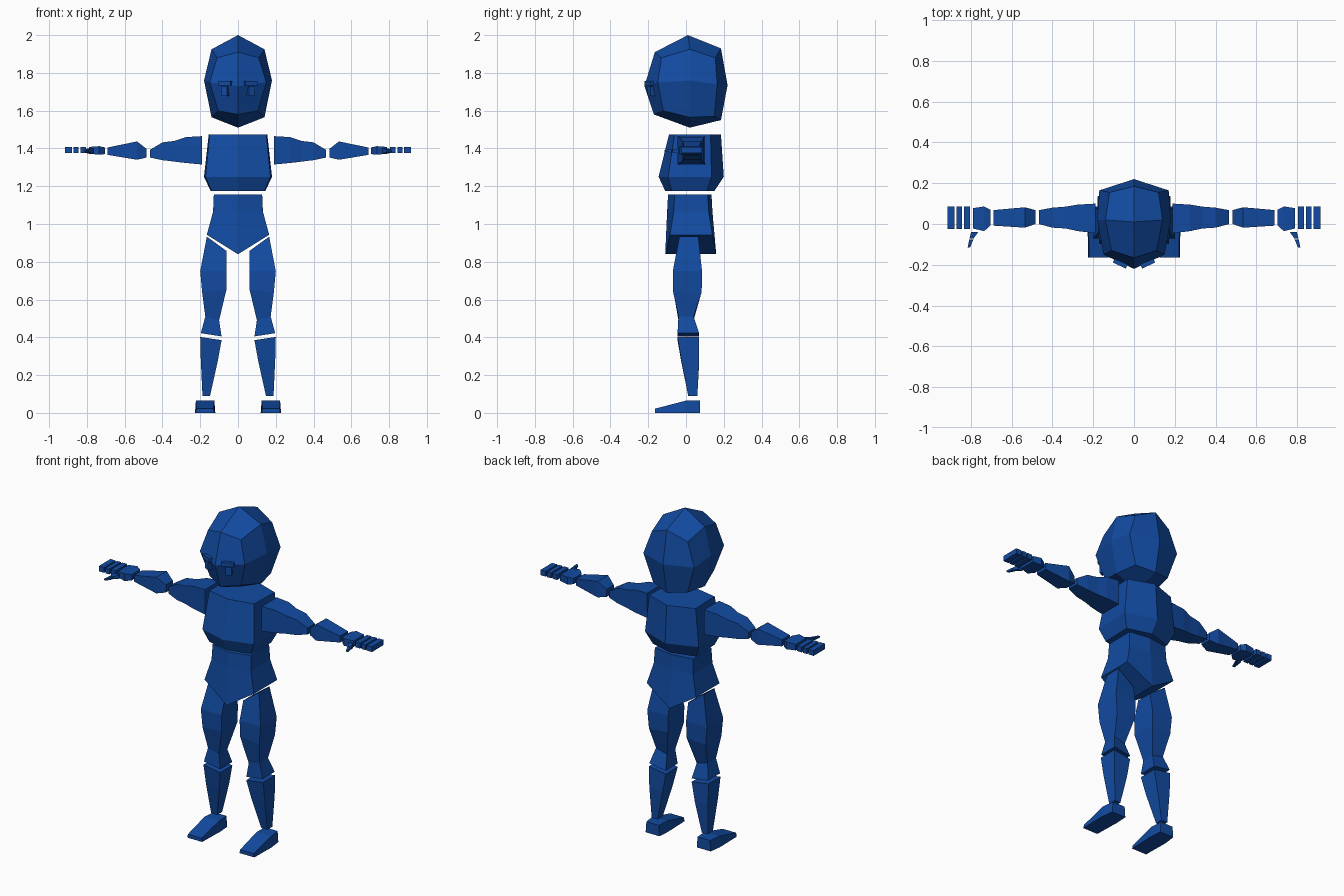
import bpy, bmesh, math
from mathutils import Matrix, Vector

if "Cube" in bpy.data.objects:
    bpy.data.objects.remove(bpy.data.objects["Cube"])

blue = bpy.data.materials.new("blue")
blue.diffuse_color = (0.006, 0.07, 0.36, 1)
blue.use_nodes = True
blue.node_tree.nodes["Principled BSDF"].inputs["Base Color"].default_value = blue.diffuse_color


def finish(name, bm, mirror=False):
    bmesh.ops.recalc_face_normals(bm, faces=bm.faces)
    me = bpy.data.meshes.new(name)
    bm.to_mesh(me)
    bm.free()
    me.materials.append(blue)
    ob = bpy.data.objects.new(name, me)
    bpy.context.collection.objects.link(ob)
    if mirror:
        ob.modifiers.new("mirror", 'MIRROR').use_clip = False
    return ob


def loft(name, rings, mirror=False):
    """Skin a list of equal point rings and cap both ends."""
    bm = bmesh.new()
    vs = [[bm.verts.new(p) for p in r] for r in rings]
    n = len(vs[0])
    for a, b in zip(vs, vs[1:]):
        for i in range(n):
            j = (i + 1) % n
            bm.faces.new((a[i], a[j], b[j], b[i]))
    for r in (vs[0], vs[-1]):
        if n == 6:  # split along the centre line
            bm.faces.new(r[:4])
            bm.faces.new((r[3], r[4], r[5], r[0]))
        else:
            bm.faces.new(r)
    return finish(name, bm, mirror)


def torso_ring(zc, zs, yf, xf, yfs, xb, ybs, yb):
    """Six-sided ring: centre front, side corners, centre back."""
    return [(0, yf, zc), (xf, yfs, zs), (xb, ybs, zs),
            (0, yb, zc), (-xb, ybs, zs), (-xf, yfs, zs)]


def leg_ring(xi, zi, xo, zo, yf, yb):
    return [(xi, yf, zi), (xo, yf, zo), (xo, yb, zo), (xi, yb, zi)]


def arm_ring(x, yf, yb, zb, zt):
    return [(x, yf, zb), (x, yb, zb), (x, yb, zt), (x, yf, zt)]


# Head: once-divided cube, keyed by (|x|, y, z) side of the cube
head_pts = {
    (0, 0, 1): (0, .01, 2.0), (0, 0, -1): (0, .02, 1.51),
    (0, -1, 0): (0, -.22, 1.73), (0, 1, 0): (0, .22, 1.735),
    (1, 0, 0): (.18, .02, 1.76),
    (0, -1, 1): (0, -.165, 1.91), (0, 1, 1): (0, .185, 1.93),
    (0, -1, -1): (0, -.17, 1.58), (0, 1, -1): (0, .185, 1.55),
    (1, 0, 1): (.14, .02, 1.925), (1, 0, -1): (.14, .02, 1.565),
    (1, -1, 0): (.15, -.15, 1.75), (1, 1, 0): (.17, .165, 1.74),
    (1, -1, 1): (.11, -.13, 1.88), (1, 1, 1): (.12, .155, 1.88),
    (1, -1, -1): (.105, -.12, 1.60), (1, 1, -1): (.115, .15, 1.57),
}
bm = bmesh.new()
bmesh.ops.create_cube(bm, size=2)
bmesh.ops.subdivide_edges(bm, edges=bm.edges[:], cuts=1, use_grid_fill=True)
for v in bm.verts:
    x, y, z = (round(c) for c in v.co)
    p = head_pts[(abs(x), y, z)]
    v.co = (p[0] * (x or 1), p[1], p[2])
finish("head", bm)


# Eyes and brows: thin boxes lying on the face
def face_box(name, c, size):
    bm = bmesh.new()
    m = Matrix.Translation(c) @ Matrix.Rotation(math.radians(25), 4, 'Z') @ Matrix.Diagonal((*size, 1))
    bmesh.ops.create_cube(bm, size=1, matrix=m)
    finish(name, bm, True)


face_box("eye", (.067, -.182, 1.703), (.034, .03, .05))
face_box("brow", (.066, -.19, 1.746), (.07, .03, .024))

# Chest and hips
loft("chest", [
    torso_ring(1.475, 1.475, -.09, .15, -.06, .155, .13, .185),
    torso_ring(1.25, 1.25, -.145, .172, -.095, .18, .135, .2),
    torso_ring(1.175, 1.175, -.11, .14, -.075, .145, .11, .15)])
loft("hips", [
    torso_ring(1.157, 1.157, -.095, .128, -.06, .128, .115, .135),
    torso_ring(1.065, 1.065, -.1, .132, -.065, .132, .12, .14),
    torso_ring(.84, .943, -.11, .165, -.085, .165, .14, .16)])

# Legs
loft("thigh", [leg_ring(*r) for r in (
    (.06, .857, .165, .933, -.035, .065),
    (.06, .75, .2, .75, -.07, .085),
    (.062, .65, .19, .64, -.068, .083),
    (.1, .49, .173, .51, -.04, .04),
    (.087, .405, .197, .422, -.045, .07))], True)
loft("shin", [leg_ring(*r) for r in (
    (.087, .385, .2, .402, -.045, .07),
    (.108, .27, .197, .28, -.025, .07),
    (.148, .09, .188, .09, .012, .06))], True)
loft("foot", [
    [(x0, y, 0), (x1, y, 0), (x1 - .005, y, z), (x0 + .005, y, z)]
    for y, x0, x1, z in ((.075, .125, .218, .065), (0, .12, .228, .065),
                         (-.165, .125, .225, .022))], True)

# Arms
loft("upper_arm", [arm_ring(*r) for r in (
    (.19, -.045, .1, 1.315, 1.465),
    (.275, -.035, .095, 1.323, 1.46),
    (.335, -.022, .085, 1.33, 1.44),
    (.40, -.018, .08, 1.338, 1.432),
    (.467, 0, .068, 1.352, 1.392))], True)
loft("forearm", [arm_ring(*r) for r in (
    (.484, 0, .068, 1.352, 1.398),
    (.535, -.018, .082, 1.34, 1.437),
    (.69, -.008, .068, 1.366, 1.405))], True)
loft("palm", [arm_ring(*r) for r in (
    (.705, -.008, .07, 1.37, 1.405),
    (.735, -.035, .086, 1.367, 1.412),
    (.79, -.022, .078, 1.372, 1.408))], True)

# Fingers: three wide joints in a row
for i, (a, b) in enumerate(((.804, .835), .844 and (.844, .871), (.88, .915))):
    loft(f"finger_joint_{i + 1}",
         [arm_ring(a, -.025, .086, 1.375, 1.407), arm_ring(b, -.025, .086, 1.375, 1.407)], True)

# Thumb: two tapered joints pointing forward
for name, (a, wa), (b, wb) in (("thumb_base", ((.782, -.04), .017), ((.797, -.072), .01)),
                               ("thumb_tip", ((.798, -.076), .01), ((.81, -.115), .006))):
    loft(name, [[(c[0] + sx * w, c[1], 1.387 + sz * w * .8) for sx, sz in
                 ((-1, -1), (1, -1), (1, 1), (-1, 1))] for c, w in ((a, wa), (b, wb))], True)
